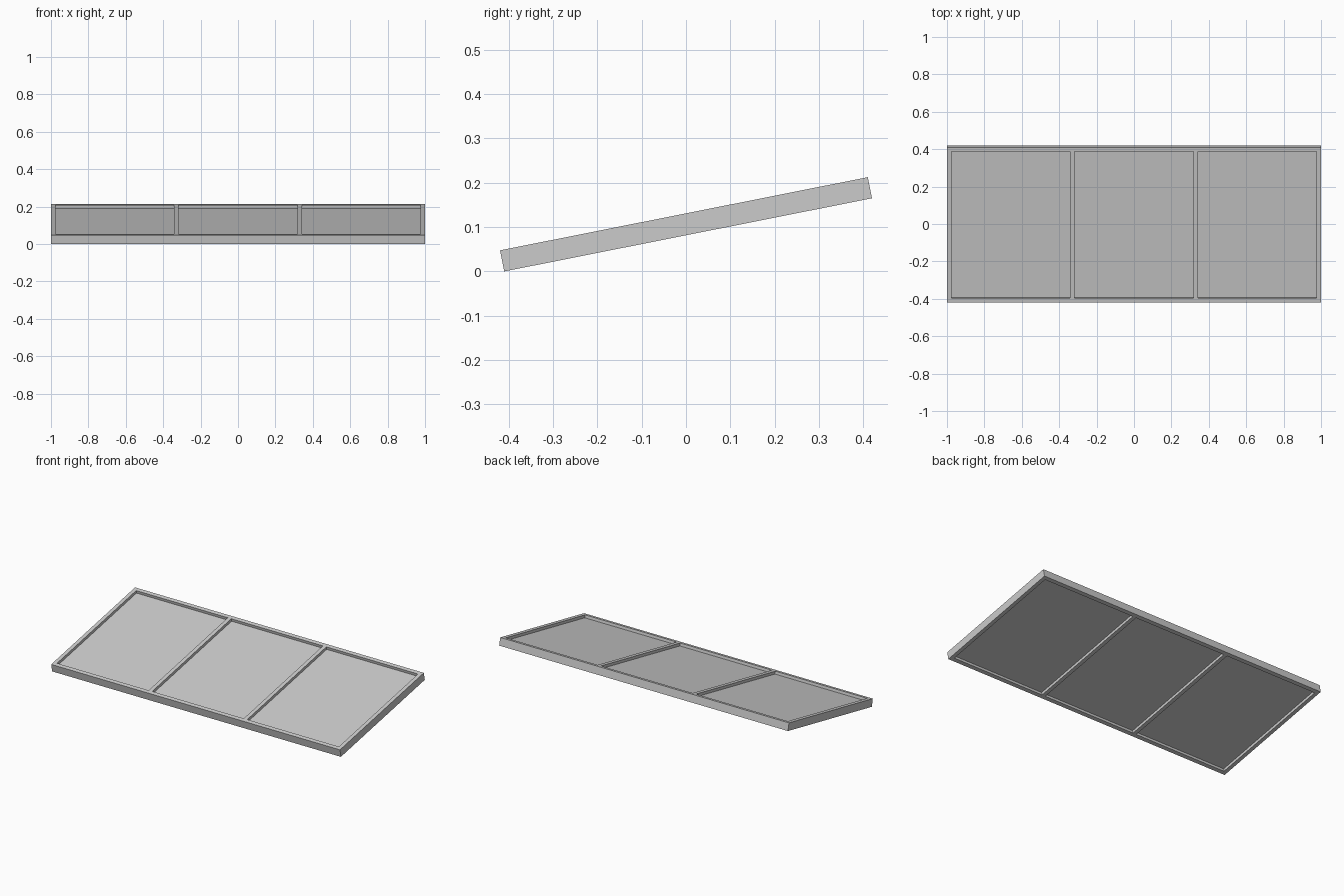
import bpy
from math import radians, sin, cos
from mathutils import Matrix, Vector

if "Cube" in bpy.data.objects:
    bpy.data.objects.remove(bpy.data.objects["Cube"])

TILT = radians(11.25)
W, L, T = 2.0, 0.846, 0.0485      # width, slope length, thickness
BAR = 0.024                       # frame bar width
CELL = (W - 4 * BAR) / 3          # opening width
HEIGHT = L * sin(TILT) + T * cos(TILT)
POSE = Matrix.Translation((0, 0, HEIGHT / 2)) @ Matrix.Rotation(TILT, 4, 'X')


def box(name, size, loc):
    """Box placed in the flat layout, then tilted into its final pose."""
    bpy.ops.mesh.primitive_cube_add(size=1)
    ob = bpy.context.object
    ob.name = name
    ob.data.transform(POSE @ Matrix.Translation(Vector(loc)) @ Matrix.Diagonal((*size, 1)))
    return ob


# Solid frame with three openings cut through it
frame = box("frame", (W, L, T), (0, 0, 0))
for i in (-1, 0, 1):
    x = i * (CELL + BAR)
    cutter = box("opening_cutter", (CELL, L - 2 * BAR, T * 3), (x, 0, 0))
    mod = frame.modifiers.new("opening", 'BOOLEAN')
    mod.operation = 'DIFFERENCE'
    mod.solver = 'EXACT'
    mod.object = cutter
    bpy.context.view_layer.objects.active = frame
    bpy.ops.object.modifier_apply(modifier=mod.name)
    bpy.data.objects.remove(cutter)

# Thin panes recessed in the openings
for i, side in ((-1, "left"), (0, "middle"), (1, "right")):
    box(side + "_pane", (CELL, L - 2 * BAR, 0.014), (i * (CELL + BAR), 0, 0))
